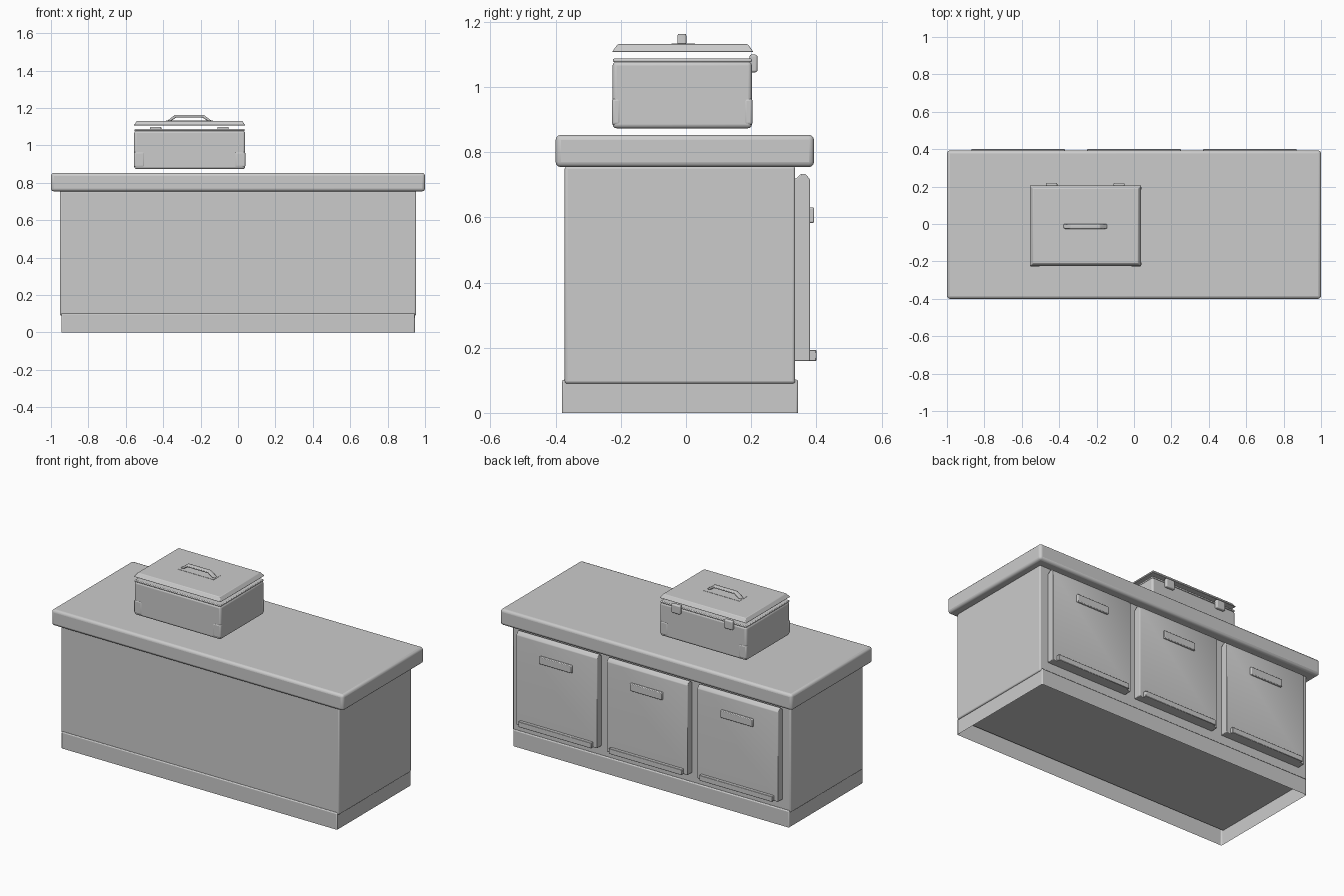
import bpy, bmesh
from mathutils import Vector

if "Cube" in bpy.data.objects:
    bpy.data.objects.remove(bpy.data.objects["Cube"])


def finish(name, bm, bevel=0.0, segs=3):
    me = bpy.data.meshes.new(name)
    bmesh.ops.recalc_face_normals(bm, faces=bm.faces)
    bm.to_mesh(me)
    bm.free()
    ob = bpy.data.objects.new(name, me)
    bpy.context.collection.objects.link(ob)
    if bevel:
        m = ob.modifiers.new("bevel", 'BEVEL')
        m.width, m.segments = bevel, segs
        m.limit_method = 'ANGLE'
    bpy.ops.object.select_all(action='DESELECT')
    bpy.context.view_layer.objects.active = ob
    ob.select_set(True)
    bpy.ops.object.shade_smooth_by_angle(angle=0.9)
    return ob


def box(name, x, y, z, bevel=0.0, segs=3, inset=0.0, open_bottom=False):
    """Box from (min, max) ranges; inset narrows the top."""
    bm = bmesh.new()
    bmesh.ops.create_cube(bm, size=1)
    for v in bm.verts:
        top = v.co.z > 0
        d = inset if top else 0
        v.co = Vector((x[1] - d if v.co.x > 0 else x[0] + d,
                       y[1] - d if v.co.y > 0 else y[0] + d,
                       z[1] if top else z[0]))
    if open_bottom:
        low = [f for f in bm.faces if all(v.co.z == z[0] for v in f.verts)]
        bmesh.ops.delete(bm, geom=low, context='FACES_ONLY')
    return finish(name, bm, bevel, segs)


def prism(name, profile, start, length, axis, bevel):
    """Extrude a flat profile along x (axis 0) or y (axis 1)."""
    bm = bmesh.new()
    pts = [(start, a, b) if axis == 0 else (a, start, b) for a, b in profile]
    f = bm.faces.new([bm.verts.new(p) for p in pts])
    r = bmesh.ops.extrude_face_region(bm, geom=[f])
    vec = (length, 0, 0) if axis == 0 else (0, length, 0)
    bmesh.ops.translate(bm, vec=vec,
                        verts=[e for e in r["geom"] if isinstance(e, bmesh.types.BMVert)])
    return finish(name, bm, bevel, 2)


# Counter: top slab, cabinet body and an open-bottomed plinth skirt
box("countertop", (-1, 1), (-0.4, 0.393), (0.754, 0.853), 0.016)
box("cabinet_body", (-0.953, 0.953), (-0.372, 0.335), (0.09, 0.757), 0.008, open_bottom=True)
box("plinth", (-0.945, 0.945), (-0.38, 0.344), (0, 0.102), 0.006, 2, open_bottom=True)

# Three doors on the back, each with a pull and a bottom ledge
for i, cx in enumerate((-0.62, 0, 0.62), 1):
    profile = [(0.33, 0.159), (0.381, 0.159), (0.381, 0.715), (0.367, 0.733),
               (0.352, 0.733), (0.337, 0.718), (0.33, 0.718)]
    prism(f"door_{i}", profile, cx - 0.277, 0.554, 0, 0.007)
    box(f"door_pull_{i}", (cx - 0.11, cx + 0.11), (0.37, 0.393), (0.583, 0.63), 0.004, 2)
    box(f"door_ledge_{i}", (cx - 0.25, cx + 0.25), (0.37, 0.4), (0.159, 0.193), 0.002, 1)

# Chest with a thin rim and a loose lid
box("chest_body", (-0.555, 0.038), (-0.225, 0.202), (0.873, 1.078), 0.012)
box("chest_rim", (-0.553, 0.036), (-0.224, 0.202), (1.076, 1.087), 0.004, 2)
box("chest_lid", (-0.557, 0.039), (-0.227, 0.207), (1.107, 1.131), 0.003, 2, inset=0.017)

# Corner guards at the foot of the chest, just proud of its faces
for n, x in (("left", (-0.556, -0.5)), ("right", (-0.017, 0.039))):
    for m, y in (("front", (-0.227, -0.2)), ("back", (0.177, 0.204))):
        box(f"corner_guard_{m}_{n}", x, y, (0.883, 0.965), 0.008)

# Latches on the back of the chest
for n, cx in (("left", -0.44), ("right", -0.08)):
    box(f"latch_{n}", (cx - 0.03, cx + 0.03), (0.195, 0.219), (1.045, 1.099), 0.006)

# Carry handle on its plate
box("handle_plate", (-0.385, -0.135), (-0.045, 0.028), (1.126, 1.1325))
arch = [(-0.38, 1.13), (-0.337, 1.163), (-0.183, 1.163), (-0.14, 1.13),
        (-0.162, 1.13), (-0.19, 1.149), (-0.33, 1.149), (-0.358, 1.13)]
prism("carry_handle", arch, -0.026, 0.027, 1, 0.005)
